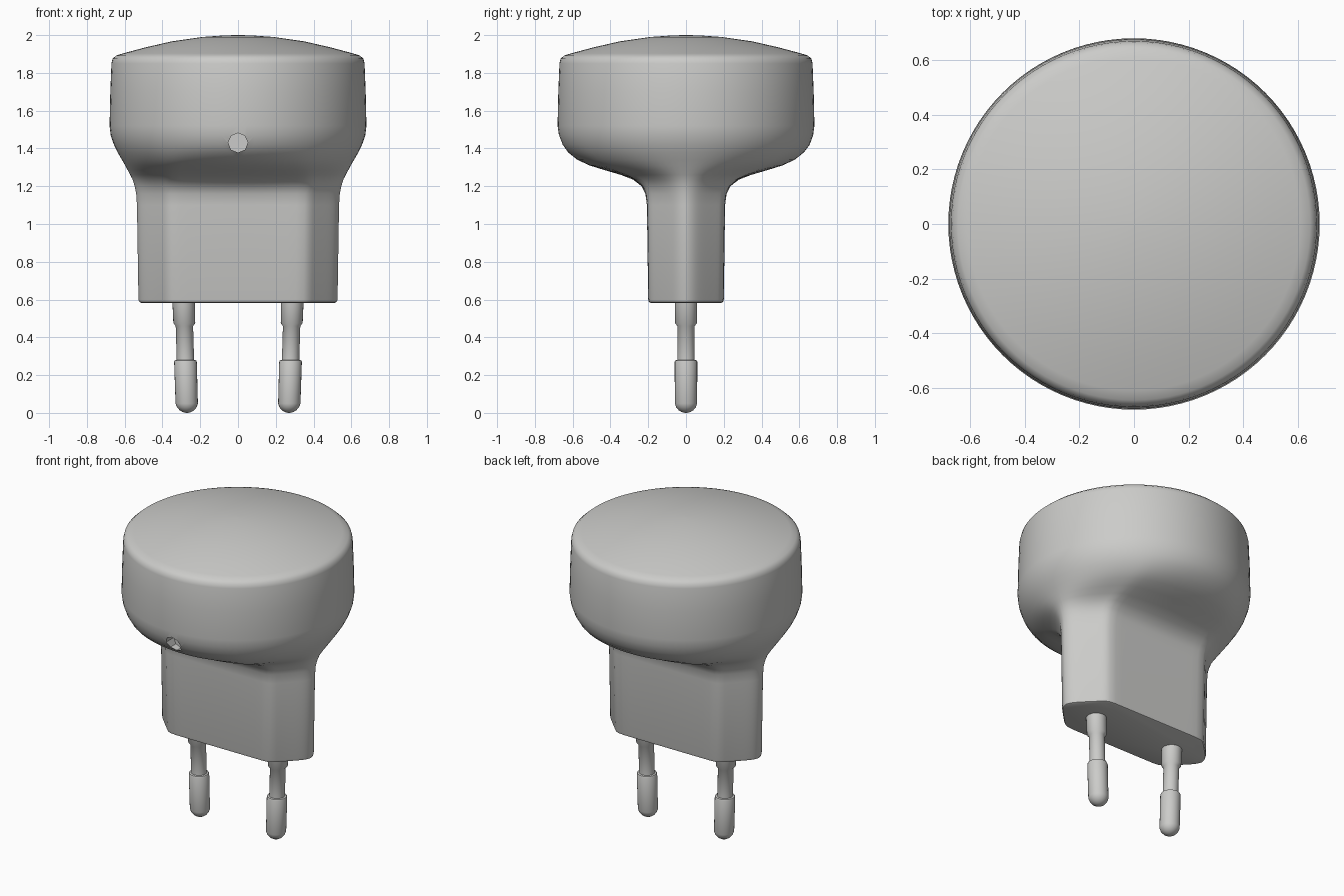
import bpy, bmesh, math
from mathutils import Vector

if "Cube" in bpy.data.objects:
    bpy.data.objects.remove(bpy.data.objects["Cube"], do_unlink=True)

plastic = bpy.data.materials.new("light grey plastic")
plastic.use_nodes = True
GREY = (0.6, 0.6, 0.585, 1)
plastic.diffuse_color = GREY
plastic.node_tree.nodes["Principled BSDF"].inputs["Base Color"].default_value = GREY


def loft(name, rings, angle):
    """Skin a list of closed rings and cap both ends."""
    bm = bmesh.new()
    loops = [[bm.verts.new(p) for p in ring] for ring in rings]
    n = len(loops[0])
    for a, b in zip(loops, loops[1:]):
        for i in range(n):
            j = (i + 1) % n
            bm.faces.new((a[i], a[j], b[j], b[i]))
    bm.faces.new(loops[0][::-1])
    bm.faces.new(loops[-1])
    bmesh.ops.recalc_face_normals(bm, faces=bm.faces)
    mesh = bpy.data.meshes.new(name)
    bm.to_mesh(mesh)
    bm.free()
    obj = bpy.data.objects.new(name, mesh)
    bpy.context.collection.objects.link(obj)
    mesh.materials.append(plastic)
    smooth(obj, angle)
    return obj


def smooth(obj, angle):
    bpy.ops.object.select_all(action="DESELECT")
    obj.select_set(True)
    bpy.context.view_layer.objects.active = obj
    bpy.ops.object.shade_smooth_by_angle(angle=math.radians(angle))


def plug_radius(t):
    """Unit plug outline: flat sides with chamfered, softly rounded corners."""
    c, s = abs(math.cos(t)), abs(math.sin(t))
    return sum(d ** 30 for d in (c, s, (0.85 * c + 0.32 * s) / 0.898)) ** (-1 / 30)


def body_ring(z, hx, hy, roundness, n=96):
    ring = []
    for i in range(n):
        t = 2 * math.pi * i / n
        r = plug_radius(t) * (1 - roundness) + roundness
        ring.append((hx * r * math.cos(t), hy * r * math.sin(t), z))
    return ring


# Body: z, half width, half depth, roundness (0 plug outline, 1 circle)
sections = [
    (0.583, 0.515, 0.188, 0), (0.587, 0.525, 0.196, 0), (0.6, 0.53, 0.2, 0),
    (1.1, 0.538, 0.207, 0), (1.16, 0.542, 0.215, 0.03), (1.2, 0.55, 0.235, 0.1),
    (1.235, 0.56, 0.28, 0.25), (1.26, 0.572, 0.345, 0.45), (1.285, 0.585, 0.43, 0.65),
    (1.31, 0.598, 0.51, 0.8), (1.34, 0.615, 0.575, 0.9), (1.38, 0.638, 0.625, 0.97),
    (1.42, 0.657, 0.655, 1), (1.47, 0.674, 0.673, 1), (1.52, 0.68, 0.68, 1),
    (1.7, 0.676, 0.676, 1), (1.85, 0.67, 0.67, 1), (1.875, 0.664, 0.664, 1),
    (1.892, 0.645, 0.645, 1), (1.903, 0.61, 0.61, 1), (1.935, 0.49, 0.49, 1),
    (1.967, 0.35, 0.35, 1), (1.99, 0.19, 0.19, 1), (1.998, 0.08, 0.08, 1),
    (2.0, 0.01, 0.01, 1),
]
body = loft("adapter_body", [body_ring(*s) for s in sections], 40)

# Small sensor hole in the front of the head
bpy.ops.mesh.primitive_cylinder_add(vertices=8, radius=0.052, depth=0.2,
                                    location=(0, -0.68, 1.43),
                                    rotation=(math.radians(90), 0, 0))
cutter = bpy.context.object
cutter.name = "hole_cutter"
cutter.data.materials.append(plastic)
cutter.hide_render = True
cut = body.modifiers.new("hole", "BOOLEAN")
cut.operation = "DIFFERENCE"
cut.object = cutter
cut.solver = "EXACT"
bpy.context.view_layer.objects.active = body
bpy.ops.object.modifier_apply(modifier=cut.name)
bpy.data.objects.remove(cutter, do_unlink=True)

# Contact pins: round tip, thick contact, thin sleeve and collar, leaning slightly
tip = 0.06
pin_profile = [(tip * (1 - math.cos(a)), tip * math.sin(a))
               for a in (math.radians(d) for d in (6, 22, 40, 60, 80))]
pin_profile += [(0.27, 0.06), (0.278, 0.057), (0.28, 0.046),
                (0.46, 0.046), (0.475, 0.058), (0.62, 0.06)]


def pin(name, side):
    rings = []
    for z, r in pin_profile:
        cx = side * (0.27 + 0.03 * z)
        rings.append([(cx + r * math.cos(k * math.pi / 12),
                       r * math.sin(k * math.pi / 12), z) for k in range(24)])
    return loft(name, rings, 40)


pin("left_pin", 1)
pin("right_pin", -1)
